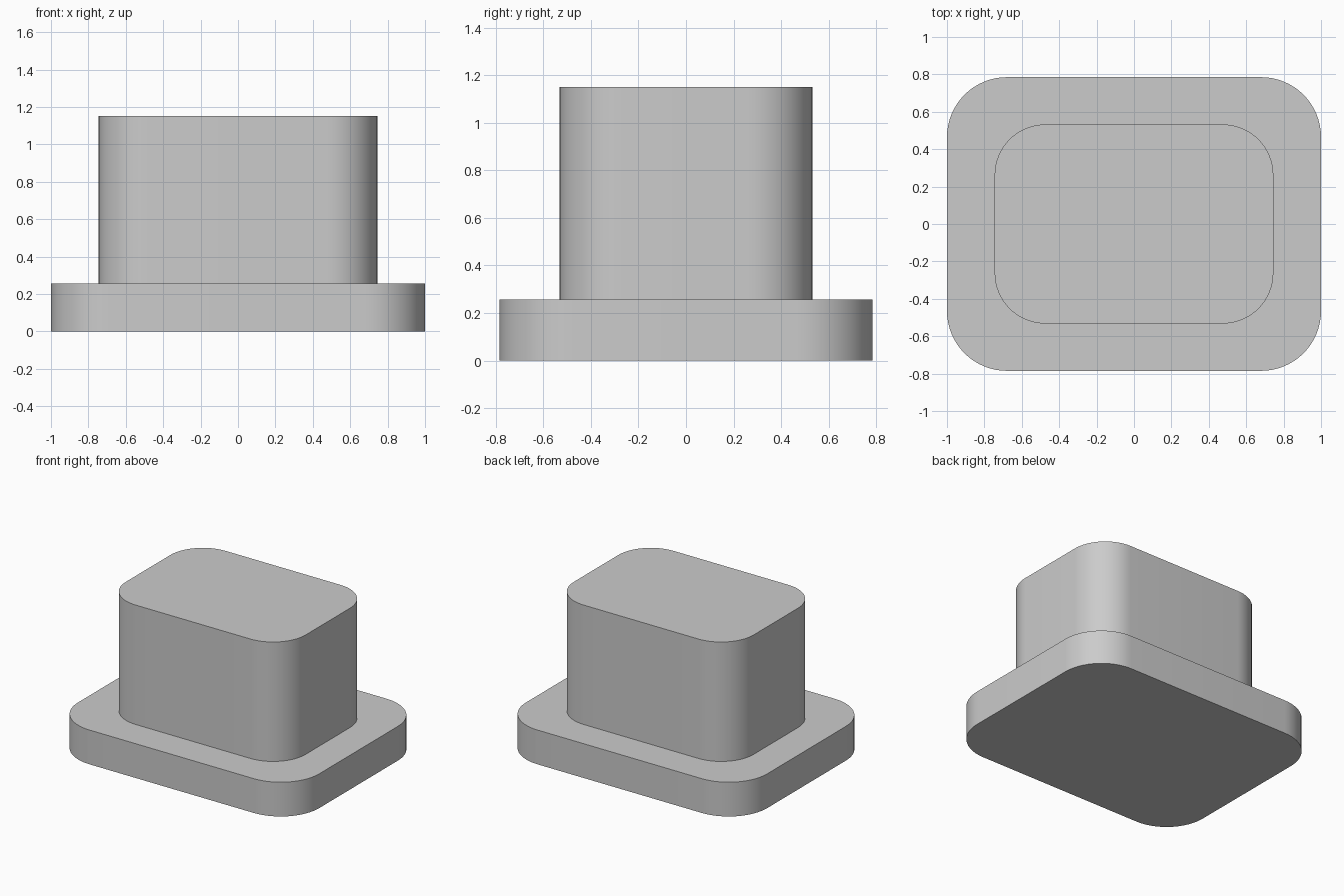
import bpy, bmesh
from math import sin, cos, pi, radians

cube = bpy.data.objects.get("Cube")
if cube:
    bpy.data.objects.remove(cube, do_unlink=True)

# Single plain grey material
grey = bpy.data.materials.new("plain_grey")
grey.use_nodes = True
colour = (0.6, 0.6, 0.6, 1)
grey.diffuse_color = colour
grey.node_tree.nodes["Principled BSDF"].inputs["Base Color"].default_value = colour


def rounded_block(name, half_x, half_y, radius, bottom, top, steps=16):
    """Extrude a rounded rectangle from bottom to top."""
    bm = bmesh.new()
    outline = []
    for corner, (sx, sy) in enumerate([(1, 1), (-1, 1), (-1, -1), (1, -1)]):
        for i in range(steps + 1):
            a = (corner + i / steps) * pi / 2
            outline.append(bm.verts.new((sx * (half_x - radius) + radius * cos(a),
                                         sy * (half_y - radius) + radius * sin(a),
                                         bottom)))
    base = bm.faces.new(outline)
    grown = bmesh.ops.extrude_face_region(bm, geom=[base], use_keep_orig=True)
    verts = [v for v in grown["geom"] if isinstance(v, bmesh.types.BMVert)]
    bmesh.ops.translate(bm, verts=verts, vec=(0, 0, top - bottom))
    bmesh.ops.recalc_face_normals(bm, faces=bm.faces)
    mesh = bpy.data.meshes.new(name)
    bm.to_mesh(mesh)
    bm.free()
    mesh.materials.append(grey)
    obj = bpy.data.objects.new(name, mesh)
    bpy.context.collection.objects.link(obj)
    bpy.ops.object.select_all(action="DESELECT")
    obj.select_set(True)
    bpy.context.view_layer.objects.active = obj
    bpy.ops.object.shade_smooth_by_angle(angle=radians(30))
    return obj


# Wide flange below, tall plug above
rounded_block("base_flange", 1.0, 0.785, 0.32, 0.0, 0.257)
rounded_block("upper_plug", 0.745, 0.532, 0.27, 0.257, 1.152)
